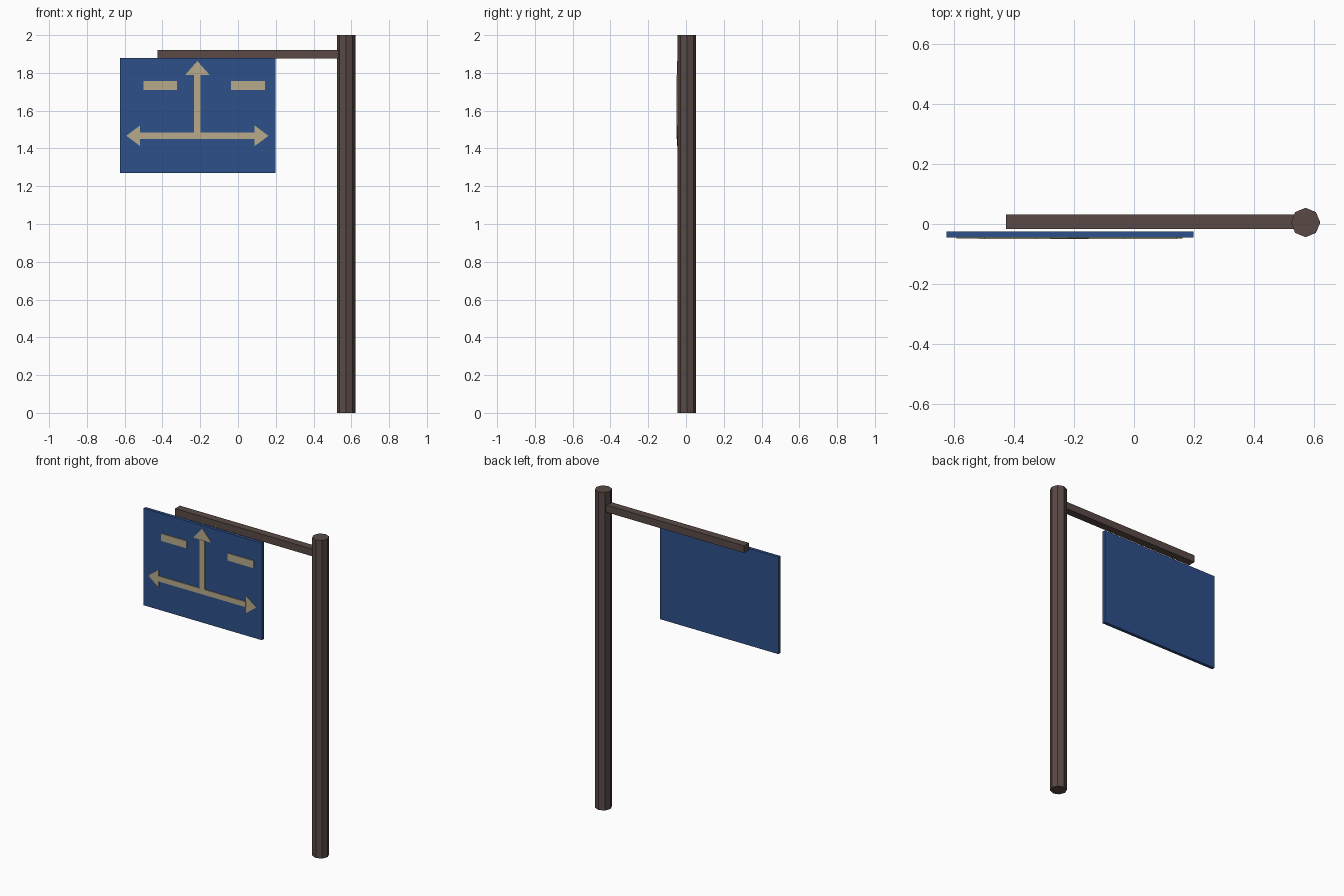
import bpy, bmesh, math

if "Cube" in bpy.data.objects:
    bpy.data.objects.remove(bpy.data.objects["Cube"])


def material(name, rgb):
    m = bpy.data.materials.new(name)
    m.diffuse_color = (*rgb, 1)
    m.use_nodes = True
    m.node_tree.nodes["Principled BSDF"].inputs["Base Color"].default_value = m.diffuse_color
    return m


BROWN = material("brown_metal", (0.10, 0.068, 0.06))
BLUE = material("sign_blue", (0.026, 0.08, 0.25))
CREAM = material("cream_paint", (0.48, 0.41, 0.26))


def finish(name, bm, mat):
    bmesh.ops.recalc_face_normals(bm, faces=bm.faces)
    me = bpy.data.meshes.new(name)
    bm.to_mesh(me)
    bm.free()
    me.materials.append(mat)
    ob = bpy.data.objects.new(name, me)
    bpy.context.collection.objects.link(ob)
    return ob


def plate(name, outline, y0, y1, mat):
    """Extrude an x-z outline from y0 to y1."""
    bm = bmesh.new()
    face = bm.faces.new([bm.verts.new((x, y0, z)) for x, z in outline])
    ext = bmesh.ops.extrude_face_region(bm, geom=[face])
    for v in ext["geom"]:
        if isinstance(v, bmesh.types.BMVert):
            v.co.y = y1
    return finish(name, bm, mat)


def box(name, x0, x1, y0, y1, z0, z1, mat):
    return plate(name, [(x0, z0), (x1, z0), (x1, z1), (x0, z1)], y0, y1, mat)


# Octagonal post
bpy.ops.mesh.primitive_cylinder_add(vertices=8, radius=0.049, depth=2,
                                    location=(0.572, 0.005, 1))
post = bpy.context.object
post.name = "post"
post.data.materials.append(BROWN)

# Arm and sign panel
box("arm", -0.427, 0.54, -0.016, 0.032, 1.875, 1.92, BROWN)
box("sign_panel", -0.625, 0.198, -0.045, -0.025, 1.27, 1.88, BLUE)

# Raised bars of the sign: two shafts and two dashes
FRONT, BACK = -0.05, -0.044
CX, CZ = -0.215, 1.467
box("horizontal_shaft", -0.518, 0.088, FRONT, BACK, 1.45, 1.484, CREAM)
box("vertical_shaft", CX - 0.017, CX + 0.017, FRONT, BACK, 1.484, 1.79, CREAM)
box("left_dash", -0.50, -0.323, FRONT, BACK, 1.71, 1.756, CREAM)
box("right_dash", -0.037, 0.143, FRONT, BACK, 1.71, 1.756, CREAM)

# Arrow heads: base centre and pointing angle
for side, bx, bz, angle in (("right", 0.088, CZ, 0), ("up", CX, 1.79, 90),
                            ("left", -0.518, CZ, 180)):
    c, s = math.cos(math.radians(angle)), math.sin(math.radians(angle))
    w = 0.064 if side == "up" else 0.055
    pts = [(bx + u * c - v * s, bz + u * s + v * c)
           for u, v in ((0, -w), (0.073, 0), (0, w))]
    plate(side + "_arrow_head", pts, -0.048, BACK, CREAM)
